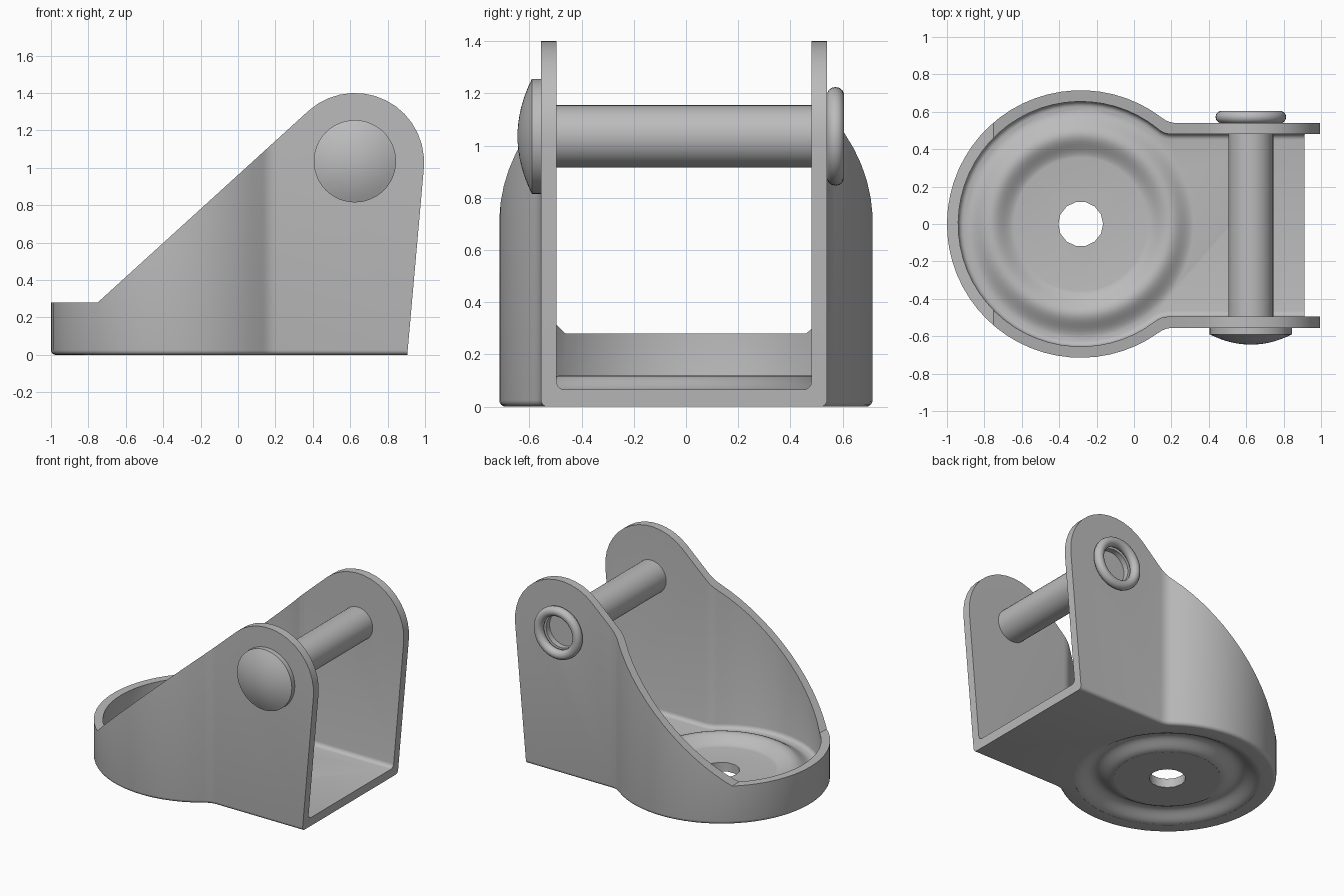
import bpy, bmesh
from math import sin, cos, pi, sqrt, atan2, radians
from mathutils import Matrix, Vector

if "Cube" in bpy.data.objects:
    bpy.data.objects.remove(bpy.data.objects["Cube"])

steel = bpy.data.materials.new("grey_steel")
steel.use_nodes = True
GREY = (0.5, 0.5, 0.5, 1)
steel.diffuse_color = GREY
steel.node_tree.nodes["Principled BSDF"].inputs["Base Color"].default_value = GREY

CUP_X, CUP_R = -0.285, 0.715
PIN_X, PIN_Z, PIN_R = 0.625, 1.035, 0.12
FRONT_Y, BACK_Y = -0.555, 0.54
WALL, FLOOR = 0.06, 0.065


def finish(name, bm):
    bmesh.ops.remove_doubles(bm, verts=bm.verts, dist=1e-5)
    bmesh.ops.recalc_face_normals(bm, faces=bm.faces)
    mesh = bpy.data.meshes.new(name)
    bm.to_mesh(mesh)
    bm.free()
    mesh.materials.append(steel)
    obj = bpy.data.objects.new(name, mesh)
    bpy.context.collection.objects.link(obj)
    return obj


def prism(name, points, shift, bevel=0):
    """Extrude a 3D outline; optionally round the edges of the starting face."""
    bm = bmesh.new()
    base = bm.faces.new([bm.verts.new(p) for p in points])
    rim = list(base.edges)
    new = bmesh.ops.extrude_face_region(bm, geom=[base], use_keep_orig=True)["geom"]
    bmesh.ops.translate(bm, vec=shift, verts=[g for g in new if isinstance(g, bmesh.types.BMVert)])
    bmesh.ops.recalc_face_normals(bm, faces=bm.faces)
    if bevel:
        bmesh.ops.bevel(bm, geom=rim, offset=bevel, segments=4, profile=0.5, affect='EDGES')
    return finish(name, bm)


def lathe(name, profile, place, steps=48, closed=False):
    """Revolve (radius, height) points about z, then place the result."""
    bm = bmesh.new()
    verts = [bm.verts.new((r, 0, h)) for r, h in profile]
    edges = [bm.edges.new(pair) for pair in zip(verts, verts[1:])]
    if closed:
        edges.append(bm.edges.new((verts[-1], verts[0])))
    bmesh.ops.spin(bm, geom=verts + edges, axis=(0, 0, 1), cent=(0, 0, 0),
                   angle=2 * pi, steps=steps, use_duplicate=False)
    bm.transform(place)
    return finish(name, bm)


def combine(target, other, operation):
    mod = target.modifiers.new(operation, 'BOOLEAN')
    mod.object, mod.operation, mod.solver = other, operation, 'EXACT'
    bpy.context.view_layer.objects.active = target
    bpy.ops.object.modifier_apply(modifier=mod.name)
    bpy.data.objects.remove(other)


def keyhole(radius, low, high, end, z):
    """Round cup running into a straight channel, with softened junctions."""
    def junction(y):
        corner = Vector((CUP_X + sqrt(radius ** 2 - y ** 2), y, z))
        ang = atan2(y, corner.x - CUP_X)
        return corner, ang
    c_hi, a_hi = junction(high)
    c_lo, a_lo = junction(low)
    gap = 0.06
    a_hi, a_lo = a_hi + gap, a_lo + 2 * pi - gap
    rim = [Vector((CUP_X + radius * cos(a), radius * sin(a), z))
           for a in (a_hi + (a_lo - a_hi) * i / 44 for i in range(45))]

    def soften(start, corner, stop):
        return [start.lerp(corner, t).lerp(corner.lerp(stop, t), t) for t in (0.25, 0.5, 0.75, 1)]
    step = Vector((0.045, 0, 0))
    lower = soften(rim[-1], c_lo, c_lo + step)
    upper = soften(rim[0], c_hi, c_hi + step)[::-1]
    return rim + lower + [Vector((end, low, z)), Vector((end, high, z))] + upper


def cup_place(z=0):
    return Matrix.Translation((CUP_X, 0, z))


def pin_place(y):
    # local +z points to the back
    return Matrix.Translation((PIN_X, y, PIN_Z)) @ Matrix.Rotation(-pi / 2, 4, 'X')


def cylinder(name, radius, length, place, steps):
    return lathe(name, [(0, 0), (radius, 0), (radius, length), (0, length)], place, steps)


# bracket: keyhole block trimmed to the side silhouette
bracket = prism("bracket", keyhole(CUP_R, FRONT_Y, BACK_Y, 1.2, 0), (0, 0, 1.6), bevel=0.025)
lug = [(PIN_X + 0.37 * cos(a), 1.03 + 0.37 * sin(a))
       for a in (radians(-5 + 137 * i / 14) for i in range(15))]
side = [(0.905, -0.1), (0.905, 0)] + lug + [(-0.75, 0.28), (-1.2, 0.28), (-1.2, -0.1)]
combine(bracket, prism("side_trim", [(x, -1, z) for x, z in side], (0, 2, 0)), 'INTERSECT')

# hollow inside
cavity = keyhole(CUP_R - WALL, FRONT_Y + WALL, BACK_Y - WALL, 1.3, FLOOR)
combine(bracket, prism("cavity", cavity, (0, 0, 2), bevel=0.03), 'DIFFERENCE')

# pressed ring in the floor: raised above, grooved below
def ring_profile(base, height, foot):
    r0, r1, n = 0.35, 0.61, 14
    wave = [(r0 + (r1 - r0) * i / n, base + height * (1 - cos(2 * pi * i / n)) / 2)
            for i in range(n + 1)]
    return wave + [(r1, foot), (r0, foot)]

combine(bracket, lathe("ring_bump", ring_profile(FLOOR - 0.001, 0.056, 0.03), cup_place(), 64, True), 'UNION')
combine(bracket, lathe("ring_groove", ring_profile(0.001, 0.054, -0.1), cup_place(), 64, True), 'DIFFERENCE')

# mounting hole and pin hole in the back lug
combine(bracket, cylinder("floor_hole", 0.12, 0.4, cup_place(-0.2), 14), 'DIFFERENCE')
combine(bracket, cylinder("lug_hole", PIN_R, 0.2, pin_place(0.45), 32), 'DIFFERENCE')

# cross pin with domed head and rolled end
pin = cylinder("cross_pin", PIN_R, 1.04, pin_place(-0.54), 32)
dome = [(0.22 * sin(t), -0.035 - 0.055 * cos(t)) for t in (pi / 2 * i / 8 for i in range(9))]
dome = [(0.22 * i / 8, -0.09 + 0.055 * (i / 8) ** 2) for i in range(9)]
head = lathe("pin_head", dome + [(0.22, 0), (0, 0)], pin_place(FRONT_Y))
roll = [(0.155 + 0.034 * cos(2 * pi * i / 14), 0.032 + 0.034 * sin(2 * pi * i / 14)) for i in range(14)]
rolled_end = lathe("pin_rolled_end", roll, pin_place(BACK_Y), 40, True)

# smooth shading with crisp edges
bpy.ops.object.select_all(action='DESELECT')
for obj in (bracket, pin, head, rolled_end):
    obj.select_set(True)
    bpy.context.view_layer.objects.active = obj
bpy.ops.object.shade_smooth_by_angle(angle=radians(30))
